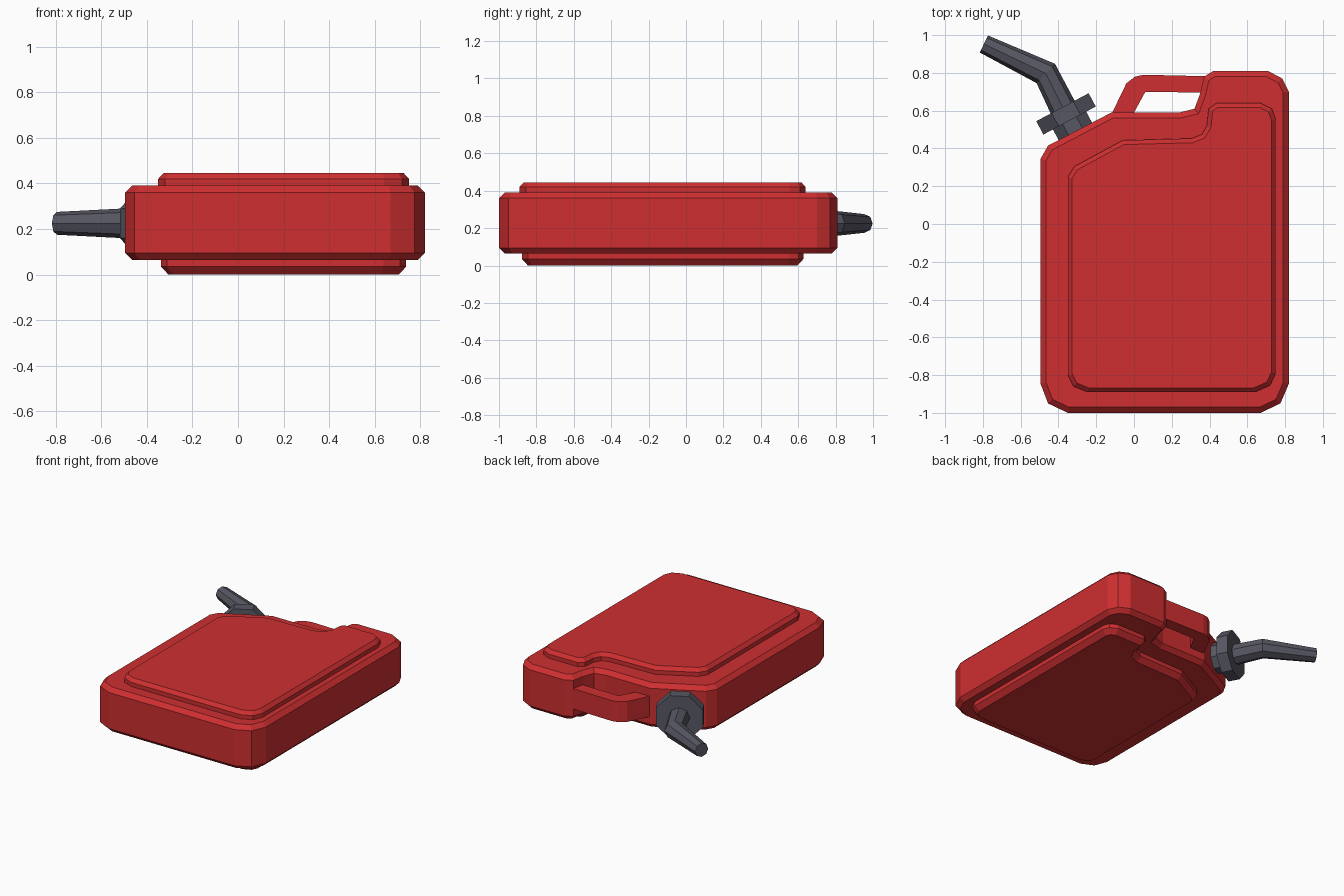
import bpy, bmesh, math
from mathutils import Vector

if "Cube" in bpy.data.objects:
    bpy.data.objects.remove(bpy.data.objects["Cube"])


def material(name, rgb):
    m = bpy.data.materials.new(name)
    m.diffuse_color = (*rgb, 1)
    m.use_nodes = True
    m.node_tree.nodes["Principled BSDF"].inputs["Base Color"].default_value = m.diffuse_color
    return m


RED = material("red plastic", (0.62, 0.028, 0.03))
GREY = material("dark grey plastic", (0.095, 0.095, 0.125))
MID_Z = 0.225


def loft(name, rings, mat):
    """Skin a list of equal-length point rings and cap both ends."""
    bm = bmesh.new()
    vs = [[bm.verts.new(p) for p in ring] for ring in rings]
    n = len(vs[0])
    for a, b in zip(vs, vs[1:]):
        for i in range(n):
            j = (i + 1) % n
            bm.faces.new((a[i], a[j], b[j], b[i]))
    bm.faces.new(vs[0][::-1])
    bm.faces.new(vs[-1])
    bmesh.ops.recalc_face_normals(bm, faces=bm.faces)
    me = bpy.data.meshes.new(name)
    bm.to_mesh(me)
    bm.free()
    me.materials.append(mat)
    ob = bpy.data.objects.new(name, me)
    bpy.context.collection.objects.link(ob)
    return ob


def inset(outline, d):
    """Mitred inward offset of a counter-clockwise outline."""
    pts = [Vector(p) for p in outline]
    out = []
    for i, p in enumerate(pts):
        e1 = (p - pts[i - 1]).normalized()
        e2 = (pts[(i + 1) % len(pts)] - p).normalized()
        n1, n2 = Vector((-e1.y, e1.x)), Vector((-e2.y, e2.x))
        out.append(p + (n1 + n2) * d / (1 + n1.dot(n2)))
    return out


def slab(name, outline, layers, mat):
    """Stack insets of an outline; layers are (z, inset)."""
    return loft(name, [[(p.x, p.y, z) for p in inset(outline, d)] for z, d in layers], mat)


def tube(name, stations, mat, turn=0.0, sides=8):
    """Sweep a polygon; stations are (x, y, radius, ring heading angle, mitre stretch)."""
    rings = []
    for x, y, r, heading, stretch in stations:
        side = Vector((-math.sin(heading), math.cos(heading), 0)) * stretch
        ring = []
        for i in range(sides):
            a = 2 * math.pi * (i + turn) / sides
            ring.append(Vector((x, y, MID_Z)) + side * (r * math.cos(a))
                        + Vector((0, 0, r * math.sin(a))))
        rings.append(ring)
    return loft(name, rings, mat)


# Main can body with chamfered rims
body = [(-0.35, -1), (0.67, -1), (0.775, -0.95), (0.82, -0.845), (0.82, 0.70),
        (0.785, 0.77), (0.71, 0.81), (0.42, 0.81), (0.37, 0.78), (0.35, 0.69),
        (0.32, 0.61), (0.24, 0.59), (-0.12, 0.59), (-0.455, 0.415),
        (-0.495, 0.345), (-0.495, -0.845), (-0.455, -0.95)]
slab("can_body", body, [(0.065, 0.03), (0.095, 0), (0.36, 0), (0.39, 0.03)], RED)

# Raised panel on the upper side
panel = [(-0.245, -0.89), (0.64, -0.89), (0.72, -0.855), (0.75, -0.79), (0.75, 0.555),
         (0.73, 0.61), (0.67, 0.64), (0.435, 0.64), (0.395, 0.61), (0.385, 0.52),
         (0.36, 0.475), (0.305, 0.453), (-0.06, 0.443), (-0.315, 0.305),
         (-0.35, 0.25), (-0.35, -0.80), (-0.32, -0.86)]
slab("upper_panel", panel, [(0.38, 0), (0.42, 0), (0.445, 0.023)], RED)

# Matching panel underneath, slightly smaller
lower = [tuple(p) for p in inset(panel, 0.012)]
slab("lower_panel", lower, [(0.0, 0.033), (0.035, 0), (0.075, 0)], RED)

# Carrying handle bridging the shoulder and the step
handle = [(-0.13, 0.56), (-0.115, 0.59), (-0.04, 0.745), (0.005, 0.78), (0.05, 0.79),
          (0.40, 0.782), (0.40, 0.695), (0.06, 0.70), (0.0, 0.59), (-0.01, 0.56)]
slab("handle", handle[::-1], [(MID_Z - 0.075, 0), (MID_Z + 0.075, 0)], RED)

# Neck and collar stand square to the sloping shoulder
A1 = math.atan2(0.88, -0.47)
D = Vector((math.cos(A1), math.sin(A1)))
C = Vector((-0.36, 0.583))


def along(t):
    return tuple(C + D * t)


tube("neck", [(*along(-0.16), 0.108, A1, 1), (*along(0), 0.108, A1, 1)], GREY, 0.5)
tube("collar", [(*along(-0.04), 0.17, A1, 1), (*along(0.04), 0.17, A1, 1)], GREY, 0.5)

# Bent, tapering pouring spout
bend, tip = Vector((-0.467, 0.797)), Vector((-0.795, 0.953))
A2 = math.atan2(tip.y - bend.y, tip.x - bend.x)
mid = (A1 + A2) / 2
tube("spout", [(*along(0), 0.073, A1, 1),
               (*bend, 0.067, mid, 1 / math.cos((A2 - A1) / 2)),
               (*tip, 0.05, A2, 1)], GREY)
